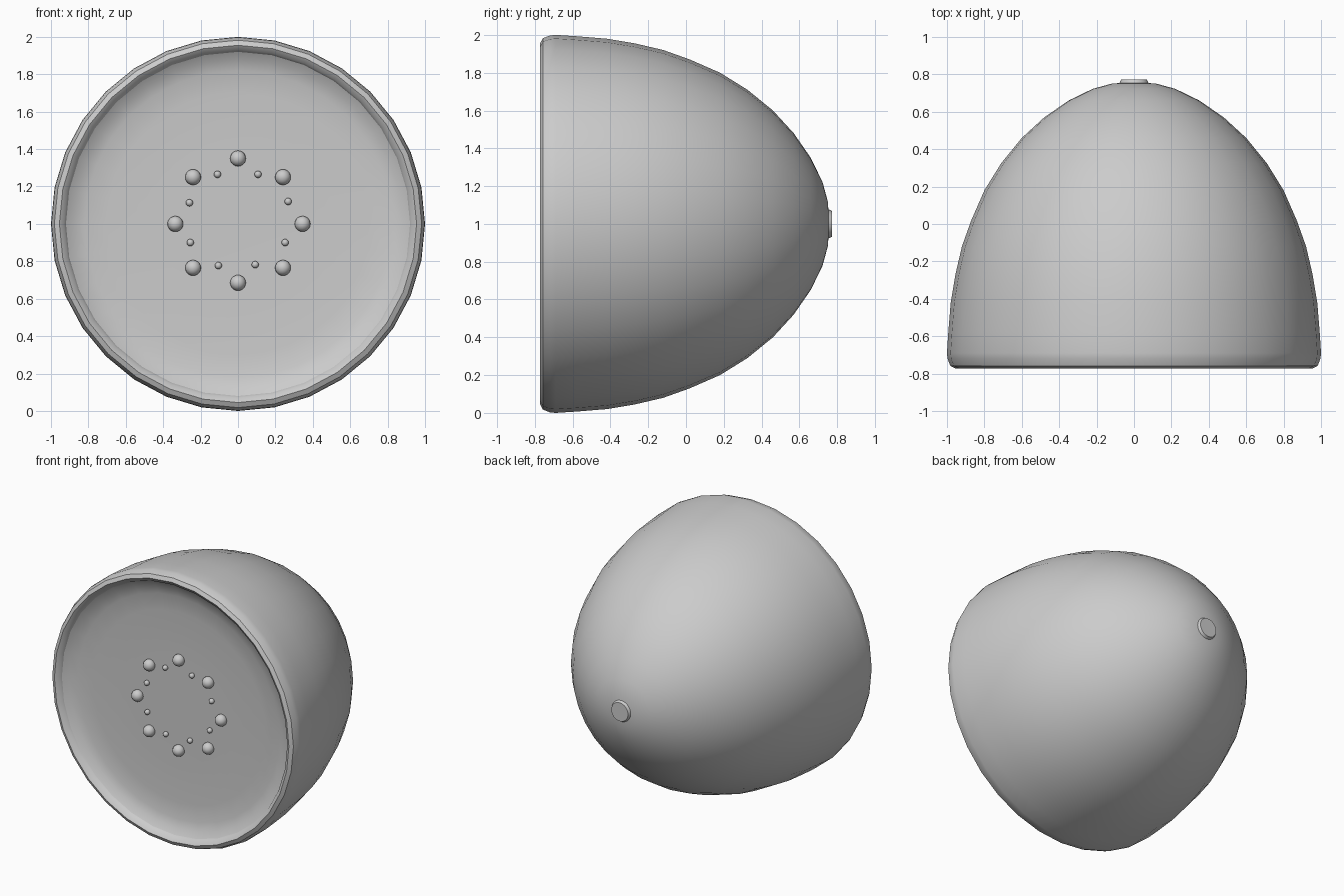
import bpy, bmesh, math
from mathutils import Matrix, Vector

if "Cube" in bpy.data.objects:
    bpy.data.objects.remove(bpy.data.objects["Cube"])

SIDES = 32
CZ = 1.0


def finish(bm, name, angle=40):
    bmesh.ops.recalc_face_normals(bm, faces=bm.faces[:])
    me = bpy.data.meshes.new(name)
    bm.to_mesh(me)
    bm.free()
    ob = bpy.data.objects.new(name, me)
    bpy.context.collection.objects.link(ob)
    bpy.ops.object.select_all(action='DESELECT')
    bpy.context.view_layer.objects.active = ob
    ob.select_set(True)
    bpy.ops.object.shade_smooth_by_angle(angle=math.radians(angle))
    return ob


def revolve(name, profile, angle=40):
    """Spin (radius, y) points about the y axis; zero radius closes an end."""
    bm = bmesh.new()
    rings = []
    for r, y in profile:
        if r == 0:
            rings.append([bm.verts.new((0, y, CZ))] * SIDES)
        else:
            rings.append([bm.verts.new((r * math.sin(2 * math.pi * i / SIDES), y,
                                        CZ + r * math.cos(2 * math.pi * i / SIDES)))
                          for i in range(SIDES)])
    for a, b in zip(rings, rings[1:]):
        for i in range(SIDES):
            j = (i + 1) % SIDES
            vs = list(dict.fromkeys((a[i], a[j], b[j], b[i])))
            bm.faces.new(vs)
    return finish(bm, name, angle)


# Fruit half: recessed cut face, raised lip, domed skin
FLOOR = -0.68
revolve("fruit_half", [
    (0, FLOOR), (0.4, FLOOR), (0.7, FLOOR - 0.003), (0.82, FLOOR - 0.012),
    (0.88, FLOOR - 0.03), (0.92, -0.735), (0.93, -0.755),
    (0.955, -0.772), (0.982, -0.758), (0.997, -0.72), (1.0, -0.69), (0.993, -0.58),
    (0.98, -0.42), (0.955, -0.27), (0.92, -0.12), (0.87, 0.02), (0.80, 0.18),
    (0.71, 0.325), (0.60, 0.46), (0.48, 0.57), (0.35, 0.66), (0.22, 0.723),
    (0.12, 0.75), (0, 0.76)], 30)

# Stem nub at the back
revolve("stem_nub", [(0, 0.74), (0.085, 0.74), (0.074, 0.76), (0.068, 0.772), (0, 0.772)], 30)


# Two rings of seeds on the cut face
def seeds(name, places, radius):
    bm = bmesh.new()
    for x, z in places:
        bmesh.ops.create_uvsphere(bm, u_segments=16, v_segments=10, radius=radius,
                                  matrix=Matrix.Translation((x, FLOOR - 0.01, z)))
    finish(bm, name, 60)


seeds("large_seeds", [(0, 1.35), (0.24, 1.25), (0.345, 1.0), (0.24, 0.765),
                      (0, 0.685), (-0.24, 0.765), (-0.335, 1.0), (-0.24, 1.25)], 0.042)
seeds("small_seeds", [(0.107, 1.265), (0.268, 1.12), (0.252, 0.9), (0.092, 0.782),
                      (-0.105, 0.777), (-0.255, 0.9), (-0.26, 1.113), (-0.11, 1.265)], 0.019)
